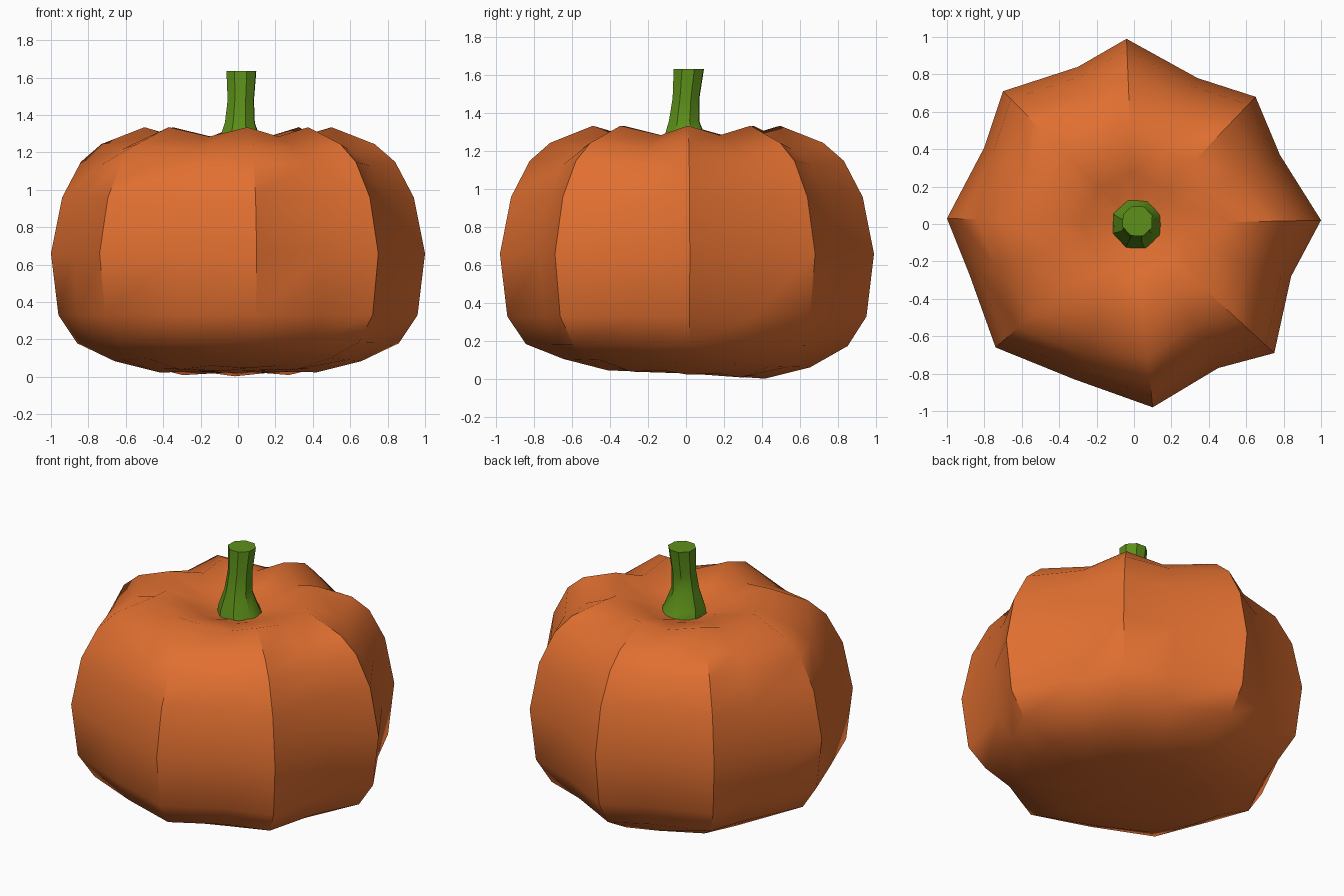
import bpy, bmesh, math

if "Cube" in bpy.data.objects:
    bpy.data.objects.remove(bpy.data.objects["Cube"])

def material(name, color):
    m = bpy.data.materials.new(name)
    m.diffuse_color = color
    m.use_nodes = True
    m.node_tree.nodes["Principled BSDF"].inputs["Base Color"].default_value = m.diffuse_color
    return m

def loft(name, rings, mat, angle):
    """Skin a stack of closed point rings, cap both ends, shade smooth by angle."""
    bm = bmesh.new()
    vr = [[bm.verts.new(p) for p in ring] for ring in rings]
    n = len(vr[0])
    for a, b in zip(vr, vr[1:]):
        for i in range(n):
            j = (i + 1) % n
            bm.faces.new((a[i], a[j], b[j], b[i]))
    for ring in (vr[0], vr[-1]):
        bmesh.ops.contextual_create(bm, geom=ring)
    bmesh.ops.recalc_face_normals(bm, faces=bm.faces)
    me = bpy.data.meshes.new(name)
    bm.to_mesh(me)
    bm.free()
    ob = bpy.data.objects.new(name, me)
    bpy.context.collection.objects.link(ob)
    me.materials.append(mat)
    bpy.ops.object.select_all(action='DESELECT')
    ob.select_set(True)
    bpy.context.view_layer.objects.active = ob
    bpy.ops.object.shade_smooth_by_angle(angle=math.radians(angle))
    return ob

# Pumpkin plan outline: ridge and valley points alternate
outline = [(1.0, .02), (.78, .37), (.65, .68), (.34, .78), (-.04, .99), (-.30, .84),
           (-.70, .71), (-.80, .41), (-1.0, .03), (-.88, -.27), (-.74, -.66),
           (-.32, -.83), (.10, -.98), (.45, -.77), (.75, -.69), (.84, -.28)]

# Side profile: ridge scale, height, valley scale, valley height
profile = [(.12, .03, .12, .03), (.42, .025, .46, .04), (.66, .085, .70, .085),
           (.86, .18, .87, .18), (.96, .33, .97, .33), (1.0, .66, 1.0, .66),
           (.94, .96, .94, .96), (.84, 1.15, .84, 1.13), (.73, 1.245, .71, 1.215),
           (.50, 1.335, .48, 1.285), (.28, 1.27, .28, 1.25), (.09, 1.2, .09, 1.2)]

rings = []
for rs, rz, vs, vz in profile:
    ring = []
    for i, (x, y) in enumerate(outline):
        s, z = (vs, vz) if i % 2 else (rs, rz)
        tilt = -.06 * y * s * max(0, 1 - rz / .2)  # base leans slightly
        ring.append((x * s, y * s, max(0, z + tilt)))
    rings.append(ring)
loft("pumpkin_body", rings, material("orange", (.75, .16, .03, 1)), 42)

# Stem: flared foot, narrow waist, leaning slightly towards the back
stem = [(.145, 1.19, .02, 0), (.125, 1.25, .01, -.005), (.085, 1.36, .01, -.01),
        (.075, 1.48, .015, 0), (.085, 1.635, .018, .015)]
rings = [[(cx + r * math.cos(math.tau * k / 8 + .35), cy + r * math.sin(math.tau * k / 8 + .35), z)
          for k in range(8)] for r, z, cx, cy in stem]
loft("stem", rings, material("green", (.11, .28, .01, 1)), 42)
